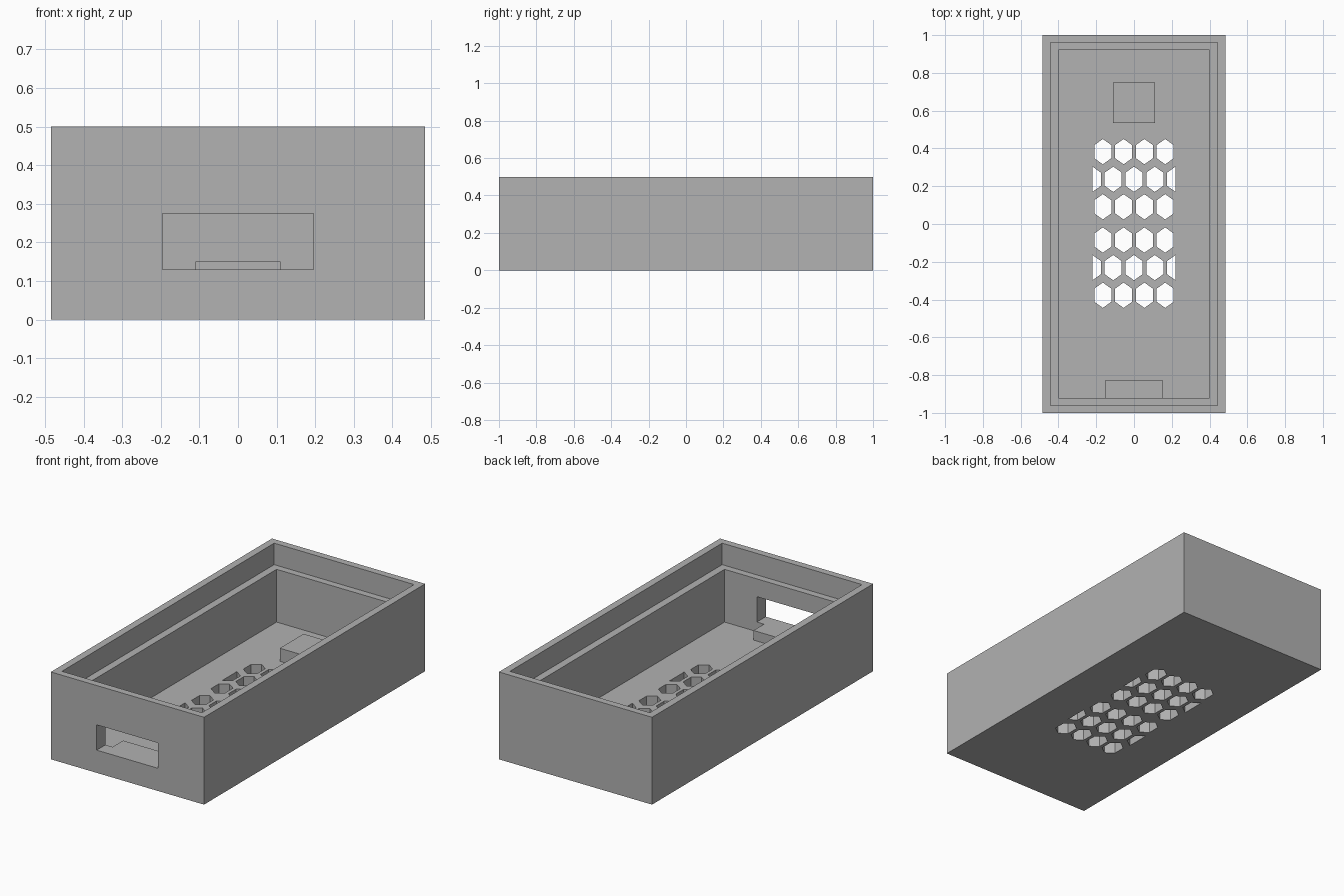
import bpy, bmesh

if "Cube" in bpy.data.objects:
    bpy.data.objects.remove(bpy.data.objects["Cube"], do_unlink=True)

HALF_X, HALF_Y, HEIGHT = 0.485, 1.0, 0.5
FLOOR, LEDGE = 0.075, 0.377

grey = bpy.data.materials.new("plain grey")
grey.use_nodes = True
grey.diffuse_color = (0.445, 0.445, 0.445, 1)
grey.node_tree.nodes["Principled BSDF"].inputs["Base Color"].default_value = grey.diffuse_color


def prism(bm, outline, z0, z1):
    """Extrude a flat outline from z0 up to z1."""
    face = bm.faces.new([bm.verts.new((x, y, z0)) for x, y in outline])
    top = bmesh.ops.extrude_face_region(bm, geom=[face])["geom"]
    bmesh.ops.translate(bm, vec=(0, 0, z1 - z0),
                        verts=[v for v in top if isinstance(v, bmesh.types.BMVert)])


def make(name, outlines, z0, z1):
    bm = bmesh.new()
    for outline in outlines:
        prism(bm, outline, z0, z1)
    bmesh.ops.recalc_face_normals(bm, faces=bm.faces)
    mesh = bpy.data.meshes.new(name)
    bm.to_mesh(mesh)
    bm.free()
    mesh.materials.append(grey)
    obj = bpy.data.objects.new(name, mesh)
    bpy.context.collection.objects.link(obj)
    return obj


def rect(hx, y0, y1):
    return [(-hx, y0), (hx, y0), (hx, y1), (-hx, y1)]


def combine(target, tool, operation):
    mod = target.modifiers.new(tool.name, "BOOLEAN")
    mod.operation, mod.solver, mod.object = operation, "EXACT", tool
    bpy.context.view_layer.objects.active = target
    bpy.ops.object.modifier_apply(modifier=mod.name)
    bpy.data.objects.remove(tool, do_unlink=True)


# Open box with a stepped ledge for a lid
case = make("case", [rect(HALF_X, -HALF_Y, HALF_Y)], 0, HEIGHT)
combine(case, make("cavity", [rect(0.4, -0.92, 0.92)], FLOOR, 0.6), "DIFFERENCE")
combine(case, make("lid_recess", [rect(0.443, -0.96, 0.96)], LEDGE, 0.6), "DIFFERENCE")

# Support blocks on the floor
combine(case, make("rear_block", [rect(0.11, 0.535, 0.75)], 0.04, 0.15), "UNION")
combine(case, make("front_block", [rect(0.15, -0.95, -0.825)], 0.04, 0.14), "UNION")

# Slot through the front wall, flush with the front block
combine(case, make("slot", [rect(0.195, -1.1, -0.8)], 0.13, 0.275), "DIFFERENCE")

# Two honeycomb vent groups, with half cells closing the middle rows
PITCH, W, SHOULDER, TIP = 0.11, 0.045, 0.035, 0.067
HEX = [(0, TIP), (-W, SHOULDER), (-W, -SHOULDER), (0, -TIP), (W, -SHOULDER), (W, SHOULDER)]
limit = 2 * PITCH
cells = []
for middle in (0.237, -0.231):
    for row in (-1, 0, 1):
        columns = (-2, -1, 0, 1, 2) if row == 0 else (-1.5, -0.5, 0.5, 1.5)
        for c in columns:
            cells.append([(max(-limit, min(limit, c * PITCH + x)), middle + row * 0.146 + y)
                          for x, y in HEX])
combine(case, make("vents", cells, -0.1, 0.2), "DIFFERENCE")
